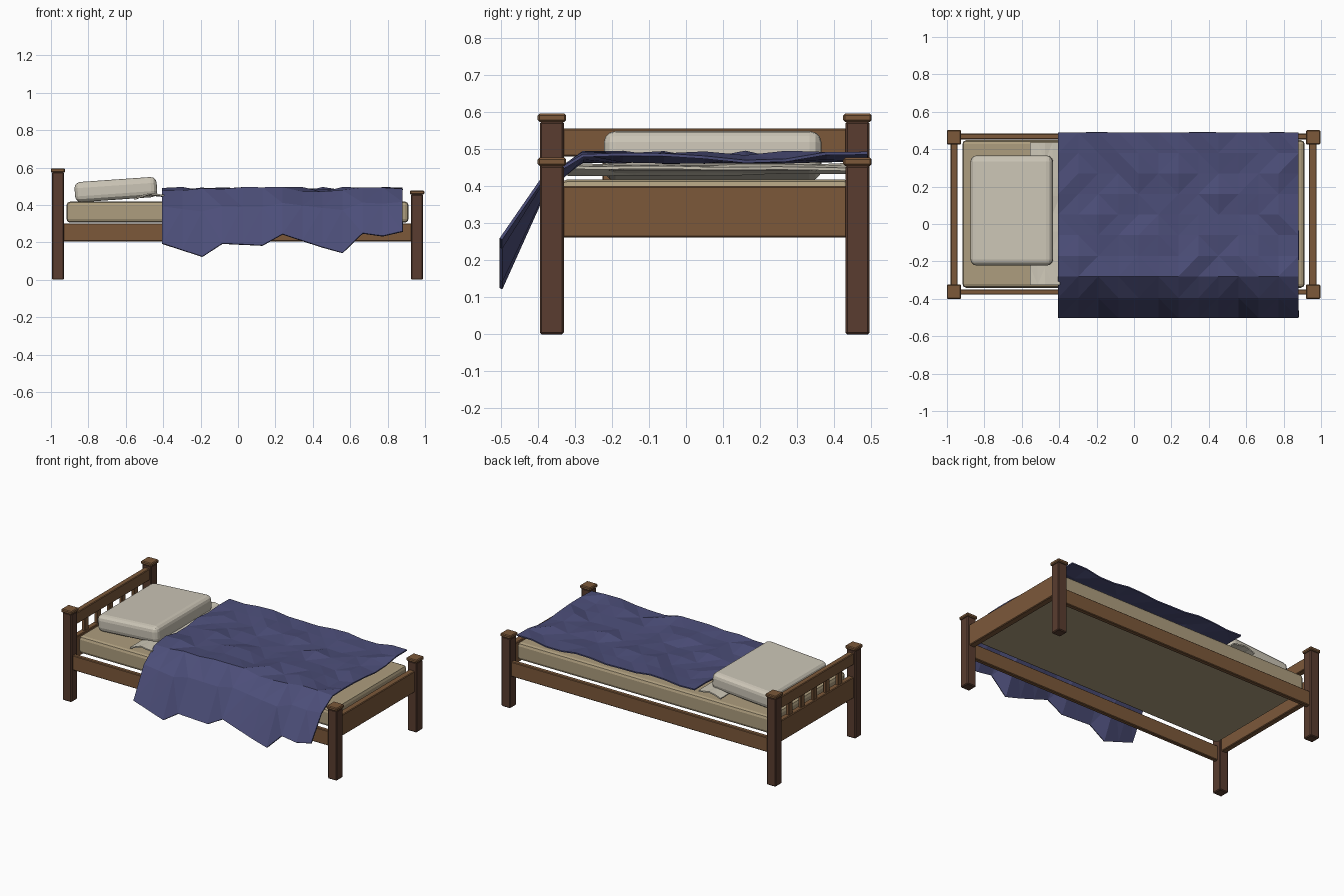
import bpy, bmesh, math, random
from mathutils import Vector

if "Cube" in bpy.data.objects:
    bpy.data.objects.remove(bpy.data.objects["Cube"])

random.seed(4)


def material(name, rgb):
    m = bpy.data.materials.new(name)
    m.diffuse_color = (*rgb, 1)
    m.use_nodes = True
    m.node_tree.nodes["Principled BSDF"].inputs["Base Color"].default_value = m.diffuse_color
    return m


DARK = material("dark wood", (0.10, 0.046, 0.029))
WOOD = material("brown wood", (0.20, 0.098, 0.042))
MATT = material("tan mattress", (0.42, 0.34, 0.21))
PILL = material("cream pillow", (0.60, 0.56, 0.47))
SHEET = material("pale sheet", (0.62, 0.58, 0.48))
BLUE = material("navy blanket", (0.072, 0.076, 0.19))


def box(name, x, y, z, mat, bevel=0.004, segments=1):
    """Bevelled box from (min, max) ranges."""
    bm = bmesh.new()
    bmesh.ops.create_cube(bm, size=1)
    size = [r[1] - r[0] for r in (x, y, z)]
    bmesh.ops.scale(bm, vec=size, verts=bm.verts)
    bmesh.ops.bevel(bm, geom=bm.edges[:], offset=bevel, segments=segments,
                    profile=0.5, affect='EDGES')
    ob = finish(name, bm, mat)
    ob.location = [(r[0] + r[1]) / 2 for r in (x, y, z)]
    return ob


def finish(name, bm, mat):
    me = bpy.data.meshes.new(name)
    bm.to_mesh(me)
    bm.free()
    me.materials.append(mat)
    ob = bpy.data.objects.new(name, me)
    bpy.context.collection.objects.link(ob)
    return ob


def cloth(name, xs, ys, height, mat, thick):
    """Grid sheet whose height is given per column and row."""
    bm = bmesh.new()
    g = [[bm.verts.new((x, y, height(i, j))) for j, y in enumerate(ys)]
         for i, x in enumerate(xs)]
    for i in range(len(xs) - 1):
        for j in range(len(ys) - 1):
            q = [g[i][j], g[i + 1][j], g[i + 1][j + 1], g[i][j + 1]]
            bm.faces.new(q)
    bmesh.ops.triangulate(bm, faces=bm.faces[:])
    ob = finish(name, bm, mat)
    mod = ob.modifiers.new("thickness", 'SOLIDIFY')
    mod.thickness = thick
    mod.offset = -1
    return ob


# Posts with caps
for side, yc in (("front", -0.362), ("back", 0.463)):
    for end, xc, h in (("head", -0.9625, 0.575), ("foot", 0.9575, 0.456)):
        box(f"{end}_post_{side}", (xc - 0.0325, xc + 0.0325), (yc - 0.0325, yc + 0.0325),
            (0, h), DARK, 0.005)
        box(f"{end}_cap_{side}", (xc - 0.0385, xc + 0.0385), (yc - 0.0385, yc + 0.0385),
            (h - 0.001, h + 0.021), WOOD, 0.005)

# Side rails
box("side_rail_front", (-0.935, 0.93), (-0.378, -0.35), (0.205, 0.302), WOOD)
box("side_rail_back", (-0.935, 0.93), (0.453, 0.483), (0.205, 0.302), WOOD)

# End boards
box("foot_board", (0.935, 0.977), (-0.335, 0.435), (0.262, 0.40), WOOD)
box("head_lower_board", (-0.98, -0.943), (-0.335, 0.435), (0.262, 0.40), WOOD)
box("head_top_rail", (-0.98, -0.943), (-0.335, 0.435), (0.48, 0.556), WOOD)
for k in range(5):
    yc = 0.05 + (k - 2) * 0.128
    box(f"head_slat_{k + 1}", (-0.972, -0.95), (yc - 0.02, yc + 0.02),
        (0.395, 0.485), WOOD, 0.003)

# Mattress
box("mattress", (-0.917, 0.912), (-0.341, 0.448), (0.305, 0.418), MATT, 0.02, 2)

# Pillow, tilted up toward the foot end
pillow = box("pillow", (-0.873, -0.433), (-0.222, 0.366), (0.428, 0.536), PILL, 0.032, 3)
pillow.rotation_euler[1] = math.radians(-4)

# Folded sheet edge showing under the blanket
sheet_x = [-0.555 + 0.04 * i for i in range(5)]
sheet_y = [-0.325 + 0.095 * j for j in range(9)]
cloth("folded_sheet", sheet_x, sheet_y,
      lambda i, j: (0.438, 0.452, 0.462, 0.457, 0.452)[i] + random.uniform(-0.004, 0.004),
      SHEET, 0.008)

# Blanket: nearly flat on top, hanging with an uneven hem at the front
hem = [.195, .16, .125, .195, .19, .185, .245, .21, .175, .145, .25, .235, .26]
blanket_x = [-0.405 + 0.1071 * i for i in range(13)]
blanket_y = [-0.503, -0.395] + [-0.28 + 0.11 * j for j in range(8)]


def blanket_height(i, j):
    if j == 0:
        return hem[i]
    if j == 1:
        return 0.365 + (hem[i] - 0.125) * 0.38
    return 0.482 + random.uniform(-0.014, 0.014)


cloth("blanket", blanket_x, blanket_y, blanket_height, BLUE, 0.008)
